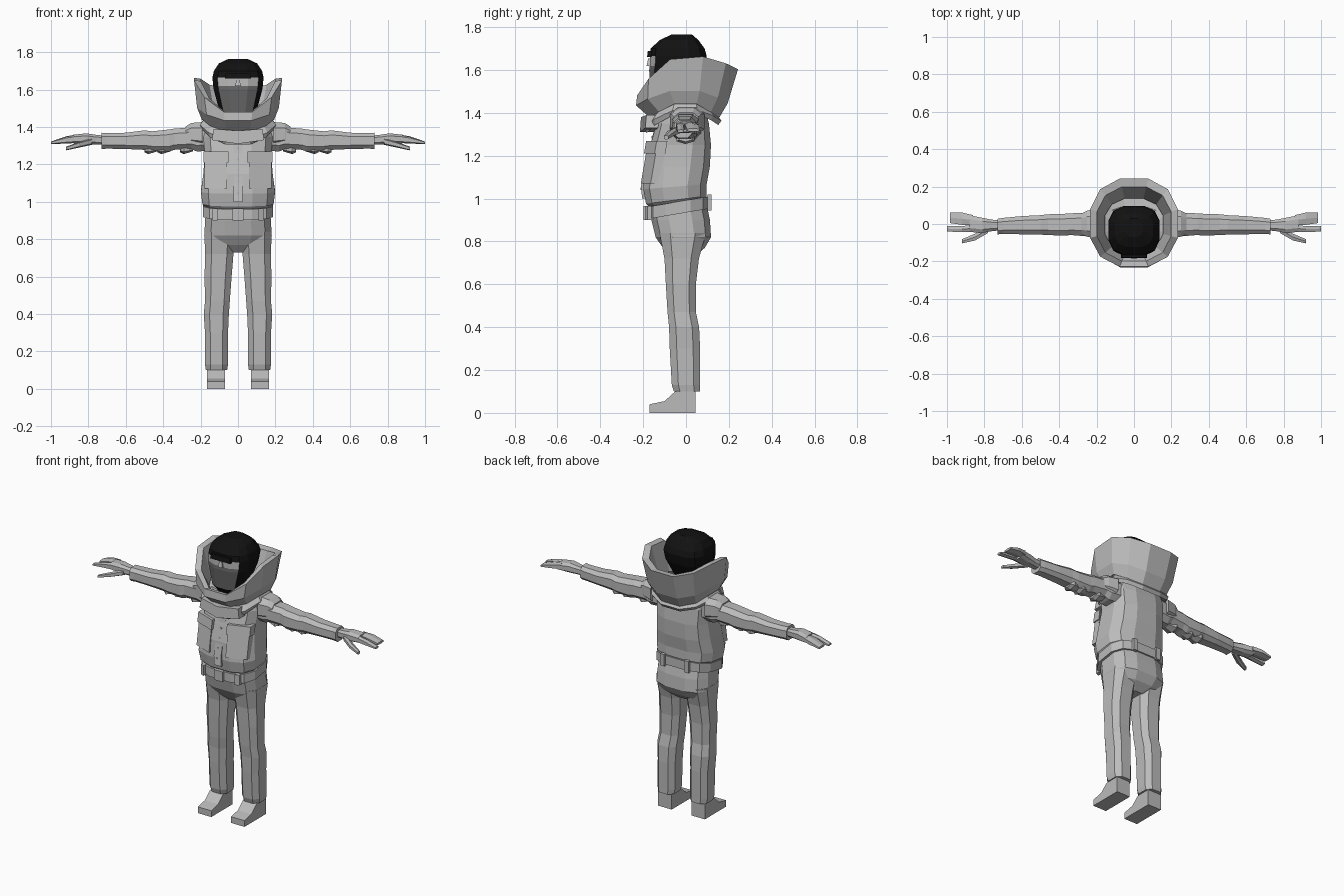
import bpy, bmesh, math
from mathutils import Vector

cube = bpy.data.objects.get("Cube")
if cube:
    bpy.data.objects.remove(cube, do_unlink=True)


def material(name, value):
    mat = bpy.data.materials.new(name)
    mat.use_nodes = True
    colour = (value, value, value, 1)
    mat.diffuse_color = colour
    mat.node_tree.nodes["Principled BSDF"].inputs["Base Color"].default_value = colour
    return mat


GREY = material("light grey cloth", 0.5)
BLACK = material("black hood", 0.006)
DARK = material("dark grey mask", 0.13)


def finish(name, bm, mats=(GREY,), mirror=False):
    """Turn a bmesh into a flat shaded object, optionally mirrored across x."""
    bmesh.ops.recalc_face_normals(bm, faces=bm.faces[:])
    mesh = bpy.data.meshes.new(name)
    bm.to_mesh(mesh)
    bm.free()
    for mat in mats:
        mesh.materials.append(mat)
    obj = bpy.data.objects.new(name, mesh)
    bpy.context.collection.objects.link(obj)
    if mirror:
        obj.modifiers.new("Mirror", "MIRROR")
    return obj


def bridge(bm, rings, closed=False):
    """Join rings of equal vertex count; cap the ends or close the loop."""
    count = len(rings[0])
    pairs = list(zip(rings, rings[1:]))
    if closed:
        pairs.append((rings[-1], rings[0]))
    for a, b in pairs:
        for i in range(count):
            j = (i + 1) % count
            bm.faces.new((a[i], a[j], b[j], b[i]))
    if not closed:
        bm.faces.new(rings[0])
        bm.faces.new(rings[-1])


def power(value, exponent):
    return math.copysign(abs(value) ** exponent, value)


def loft(name, sections, axis="z", sides=12, exponent=0.7, mirror=False, mats=(GREY,), rule=None):
    """Sections hold position, low/high of both cross directions, and a tilt."""
    bm = bmesh.new()
    rings = []
    for t, u0, u1, v0, v1, *tilt in sections:
        ring = []
        for k in range(sides):
            angle = math.tau * (k + 0.5) / sides
            u = (u0 + u1) / 2 + (u1 - u0) / 2 * power(math.cos(angle), exponent)
            v = (v0 + v1) / 2 + (v1 - v0) / 2 * power(math.sin(angle), exponent)
            w = t + (tilt[0] * v if tilt else 0)
            ring.append(bm.verts.new((u, v, w) if axis == "z" else (w, u, v)))
        rings.append(ring)
    bridge(bm, rings)
    if rule:
        bmesh.ops.recalc_face_normals(bm, faces=bm.faces[:])
        for face in bm.faces:
            face.material_index = rule(face.normal, face.calc_center_median())
    return finish(name, bm, mats, mirror)


def slab(name, corners, offset, mirror=False, mat=GREY):
    """Prism: a polygon pushed along an offset."""
    bm = bmesh.new()
    base = [Vector(c) for c in corners]
    bridge(bm, [[bm.verts.new(c + shift) for c in base] for shift in (Vector(), Vector(offset))])
    return finish(name, bm, (mat,), mirror)


def wrap(name, profile, sides=12):
    """Neck band. Profile rows: half width, front y, back y, side z, front drop, back drop."""
    bm = bmesh.new()
    rings = []
    for half, front, back, z, drop_front, drop_back in profile:
        ring = []
        for k in range(sides):
            angle = math.tau * (k + 0.5) / sides
            s = power(math.sin(angle), 0.85)
            y = back * s if s > 0 else -front * s
            drop = drop_back if s > 0 else drop_front
            ring.append(bm.verts.new((half * power(math.cos(angle), 0.85), y, z - drop * s * s)))
        rings.append(ring)
    bridge(bm, rings, closed=True)
    return finish(name, bm)


# Trousers
loft("trouser_seat", [
    (.73, -.06, .06, -.07, .04),
    (.77, -.16, .16, -.11, .09),
    (.82, -.185, .185, -.145, .12),
    (.90, -.18, .18, -.165, .115),
    (.98, -.175, .175, -.17, .095, .15)])
loft("trouser_legs", [
    (.10, .055, .175, -.06, .07),
    (.13, .05, .18, -.07, .07),
    (.30, .05, .18, -.08, .07),
    (.40, .045, .187, -.083, .065),
    (.47, .04, .18, -.09, .05),
    (.60, .03, .183, -.098, .05),
    (.72, .02, .18, -.105, .065),
    (.84, .01, .185, -.13, .10)], sides=8, mirror=True)

# Shoes
slab("shoes", [(.07, -.17, 0), (.07, -.17, .04), (.07, -.1, .055), (.07, -.05, .1),
               (.07, .045, .12), (.07, .045, 0)], (.095, 0, 0), mirror=True)

# Belt with loops and buckle
loft("belt", [(z, -.193, .193, -.187, .112, .17) for z in (.935, .992)])
slab("belt_loops", [(.11, -.19, .9), (.135, -.18, .9), (.135, -.18, .965), (.11, -.19, .965)],
     (0, .03, 0), mirror=True)
slab("back_belt_loops", [(.07, .1, .945), (.1, .1, .945), (.1, .1, 1.02), (.07, .1, 1.02)],
     (0, .02, 0), mirror=True)
slab("buckle", [(-.03, -.198, .9), (.03, -.198, .9), (.03, -.198, .965), (-.03, -.198, .965)],
     (0, .03, 0))

# Jacket body
loft("jacket", [
    (.98, -.175, .175, -.17, .09, .15),
    (1.0, -.195, .195, -.19, .1, .13),
    (1.06, -.203, .203, -.203, .1, .08),
    (1.15, -.19, .19, -.195, .115),
    (1.25, -.182, .182, -.17, .12),
    (1.35, -.19, .19, -.14, .11),
    (1.43, -.17, .17, -.11, .09)])
slab("button_placket", [(-.025, -.205, 1.0), (.025, -.205, 1.0), (.025, -.21, 1.06),
                        (.025, -.145, 1.34), (-.025, -.145, 1.34), (-.025, -.21, 1.06)],
     (0, .03, 0))
for i in range(5):
    z = 1.04 + i * .06
    y = -.213 + i * .013
    slab("button_%d" % (i + 1), [(-.006, y, z), (.006, y, z), (.006, y, z + .012), (-.006, y, z + .012)],
         (0, .02, 0))


def pocket_point(x, z):
    """Point on the slanting, rounded chest front."""
    return (x, -.2 + (z - 1.07) * .17 + max(0, x - .055) * .38, z)


def chest_slab(name, x0, x1, z0, z1, depth):
    corners = [pocket_point(x0, z0), pocket_point(x1, z0), pocket_point(x1, z1), pocket_point(x0, z1)]
    slab(name, [(x, y - depth, z) for x, y, z in corners], (0, depth + .03, 0), mirror=True)


chest_slab("chest_pockets", .058, .178, 1.07, 1.22, .012)
chest_slab("pocket_flaps", .052, .185, 1.21, 1.27, .02)

# Sleeves with folds
loft("sleeves", [
    (.14, -.07, .075, 1.27, 1.42),
    (.22, -.068, .07, 1.265, 1.415),
    (.25, -.07, .065, 1.28, 1.40),
    (.34, -.062, .06, 1.275, 1.395),
    (.37, -.066, .058, 1.265, 1.39),
    (.46, -.062, .055, 1.27, 1.38),
    (.50, -.06, .05, 1.275, 1.385),
    (.60, -.058, .045, 1.28, 1.372),
    (.70, -.055, .035, 1.282, 1.37),
    (.73, -.058, .03, 1.28, 1.372)], axis="x", sides=8, mirror=True)
for i, x in enumerate((.29, .41, .48)):
    loft("sleeve_fold_%d" % (i + 1), [
        (x - .05, -.035, .03, 1.27, 1.31),
        (x, -.05, .045, 1.255, 1.32),
        (x + .02, -.035, .03, 1.265, 1.31)], axis="x", sides=6, mirror=True)
loft("shoulder_folds", [
    (.19, -.08, .09, 1.29, 1.43),
    (.25, -.072, .075, 1.30, 1.425),
    (.28, -.06, .06, 1.31, 1.405)], axis="x", sides=8, mirror=True)

# Hands
loft("palms", [
    (.71, -.035, .02, 1.305, 1.355),
    (.76, -.04, .025, 1.305, 1.36),
    (.81, -.05, .035, 1.305, 1.368),
    (.88, -.045, .05, 1.31, 1.36)], axis="x", sides=8, mirror=True)
loft("fingers", [
    (.86, -.01, .05, 1.32, 1.36),
    (.92, -.008, .065, 1.318, 1.35),
    (.985, .002, .065, 1.312, 1.328)], axis="x", sides=6, mirror=True)
loft("index_fingers", [
    (.85, -.045, 0, 1.315, 1.36),
    (.92, -.045, -.01, 1.312, 1.348),
    (1.0, -.042, -.008, 1.308, 1.322)], axis="x", sides=6, mirror=True)
loft("thumbs", [
    (.78, -.05, -.01, 1.305, 1.34),
    (.85, -.09, -.05, 1.29, 1.32),
    (.92, -.105, -.08, 1.275, 1.295)], axis="x", sides=6, mirror=True)

# Large standing collar, and the folded cloth below it
wrap("collar", [
    (.2, -.17, .155, 1.45, .08, .085),
    (.225, -.24, .2, 1.51, .08, .07),
    (.242, -.235, .25, 1.67, .2, .07),
    (.205, -.205, .205, 1.665, .2, .07),
    (.16, -.165, .14, 1.47, .06, .06)])
wrap("scarf_folds", [
    (.2, -.19, .155, 1.4, .1, .06),
    (.21, -.2, .17, 1.42, .09, .06),
    (.18, -.16, .14, 1.46, .07, .06),
    (.13, -.11, .08, 1.44, .03, .03)])
slab("front_flap", [(-.14, -.19, 1.33), (0, -.215, 1.31), (.14, -.19, 1.33), (.13, -.185, 1.39),
                    (0, -.21, 1.38), (-.13, -.185, 1.39)], (0, .06, 0))


# Hooded head: eye opening and lower mask coloured on the front faces
def head_colour(normal, centre):
    if normal.y > -.6:
        return 0
    if 1.625 < centre.z < 1.66:
        return 1
    return 2 if 1.49 < centre.z < 1.62 else 0


loft("head", [
    (1.44, -.06, .06, -.145, -.01),
    (1.48, -.1, .1, -.168, .02),
    (1.60, -.133, .133, -.175, .085),
    (1.62, -.136, .136, -.172, .09),
    (1.665, -.14, .14, -.172, .1),
    (1.70, -.132, .132, -.168, .09),
    (1.74, -.105, .105, -.125, .06),
    (1.765, -.05, .05, -.07, .03)], mats=(BLACK, GREY, DARK), rule=head_colour)
slab("brow_rim", [(-.07, -.182, 1.66), (.07, -.182, 1.66), (.065, -.178, 1.69), (-.065, -.178, 1.69)],
     (0, .03, 0), mat=BLACK)
slab("nose", [(-.015, -.184, 1.62), (.015, -.184, 1.62), (.008, -.176, 1.655), (-.008, -.176, 1.655)],
     (0, .02, 0))
